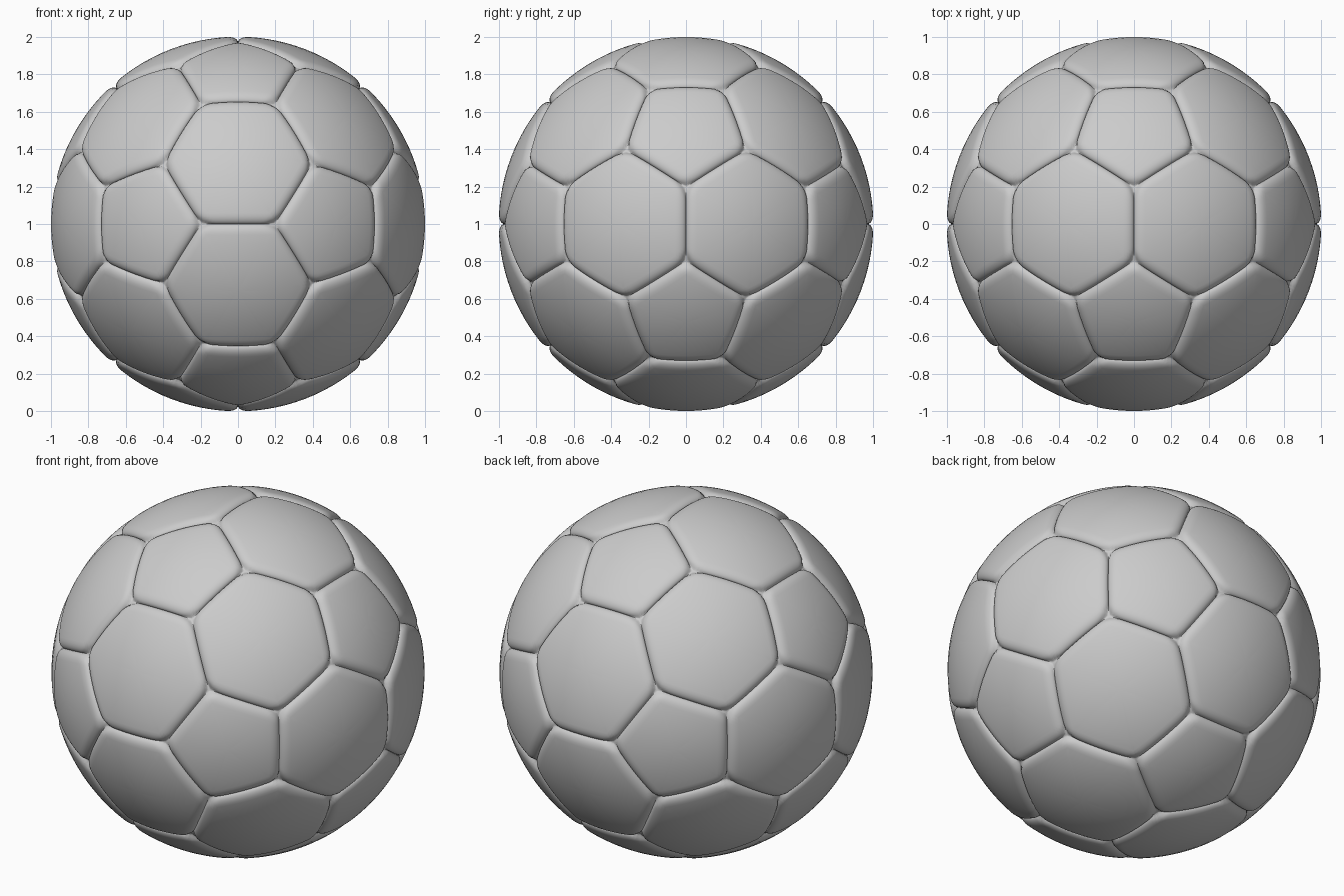
import bpy, bmesh, math
from mathutils import Vector
from itertools import combinations

if "Cube" in bpy.data.objects:
    bpy.data.objects.remove(bpy.data.objects["Cube"])

R, SEAM_W, SEAM_D = 1.0012, 0.055, 0.03   # ball radius, edge rounding width, seam depth
SIDE_STEPS = 20
PHI = (1 + math.sqrt(5)) / 2

# Icosahedron corners, one edge facing each axis
ico = []
for a in (-1, 1):
    for b in (-PHI, PHI):
        ico += [Vector((a, b, 0)), Vector((b, 0, a)), Vector((0, a, b))]


def near(a, b):
    return abs((a - b).length - 2) < 0.01


def cut(a, b):
    return ((2 * a + b) / 3).normalized()


def ordered(points):
    # Sort corners counter-clockwise seen from outside
    c = sum(points, Vector()) / len(points)
    n = c.normalized()
    u = (points[0] - c).normalized()
    v = n.cross(u)
    return sorted(points, key=lambda p: math.atan2((p - c).dot(v), (p - c).dot(u)))


pentagons = [ordered([cut(a, b) for b in ico if near(a, b)]) for a in ico]
hexagons = [ordered([cut(p, q) for p in t for q in t if p is not q])
            for t in combinations(ico, 3)
            if all(near(p, q) for p, q in combinations(t, 2))]


def add_panel(bm, corners):
    # Concentric rings, dense near the seam, puffed onto the sphere
    n = len(corners)
    c = sum(corners, Vector()) / n
    normals = [corners[i].cross(corners[(i + 1) % n]).normalized() for i in range(n)]
    apothem = ((corners[0] + corners[1]) / 2 - c).length

    def surface(p):
        p = p.normalized()
        q = 0
        for nor in normals:
            d = math.asin(max(-1, min(1, p.dot(nor))))
            q += max(0, 1 - d / SEAM_W) ** 2
        return bm.verts.new(p * (R - SEAM_D * (1 - math.sqrt(max(0, 1 - q)))) + Vector((0, 0, 1)))

    outline = [corners[i].lerp(corners[(i + 1) % n], k / SIDE_STEPS)
               for i in range(n) for k in range(SIDE_STEPS)]
    ts = [1 - f * SEAM_W / apothem for f in (0, .01, .04, .1, .2, .35, .55, .8, 1.1)]
    ts += [ts[-1] * k / 6 for k in range(5, 0, -1)]
    rings = [[surface(c.lerp(p, t)) for p in outline] for t in ts]
    m = len(outline)
    for o, i in zip(rings, rings[1:]):
        for k in range(m):
            j = (k + 1) % m
            bm.faces.new((o[k], o[j], i[j], i[k]))
    mid = surface(c)
    for k in range(m):
        bm.faces.new((rings[-1][k], rings[-1][(k + 1) % m], mid))


def build(name, panels):
    bm = bmesh.new()
    for corners in panels:
        add_panel(bm, corners)
    for f in bm.faces:
        f.smooth = True
    me = bpy.data.meshes.new(name)
    bm.to_mesh(me)
    bm.free()
    bpy.context.collection.objects.link(bpy.data.objects.new(name, me))


# Twelve five-sided and twenty six-sided leather panels
build("pentagon_panels", pentagons)
build("hexagon_panels", hexagons)
